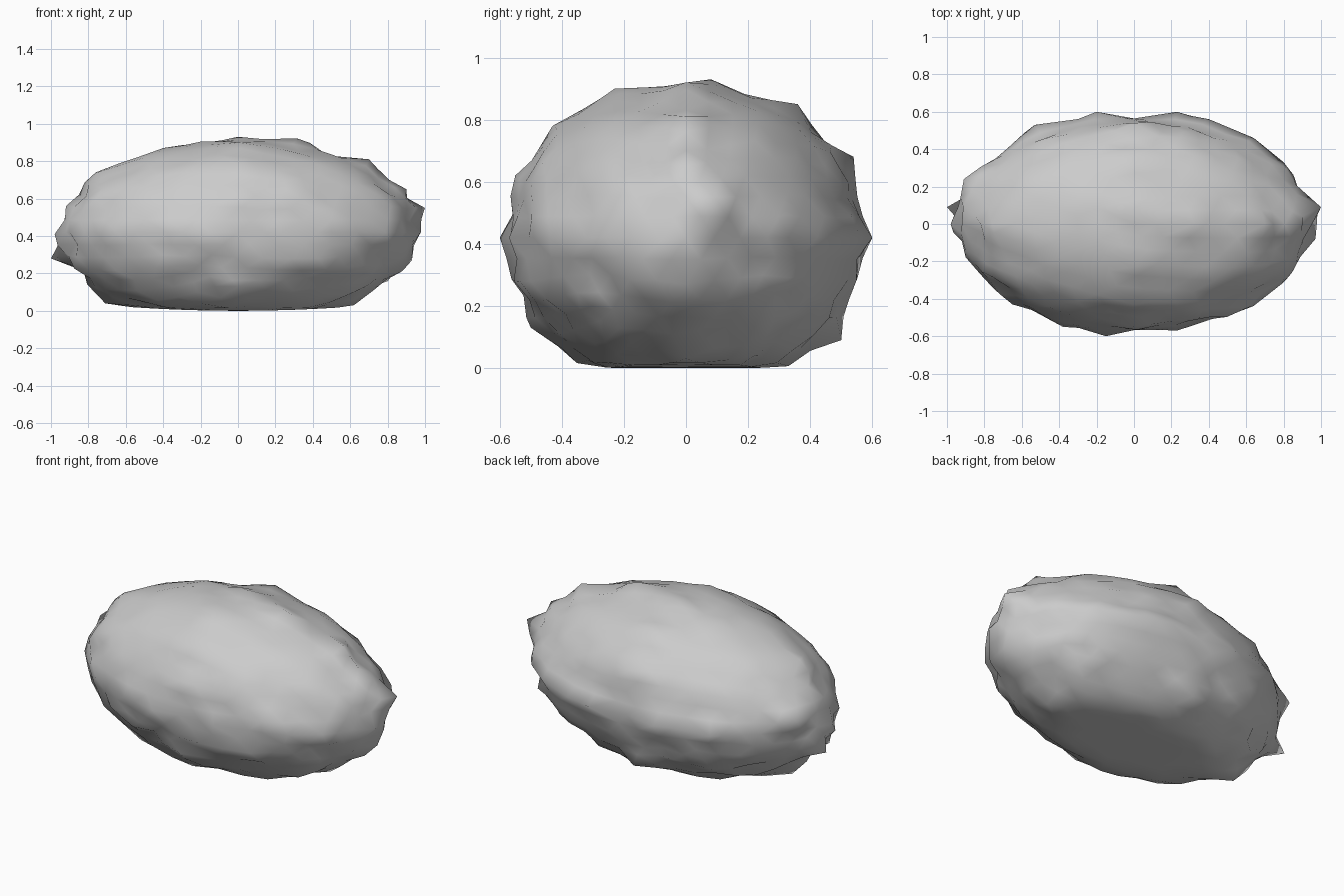
import bpy
import bmesh
from math import exp
from mathutils import Vector, noise

cube = bpy.data.objects.get("Cube")
if cube:
    bpy.data.objects.remove(cube, do_unlink=True)

# Plain grey stone
stone = bpy.data.materials.new("grey stone")
stone.use_nodes = True
colour = (0.6, 0.6, 0.6, 1)
stone.diffuse_color = colour
stone.node_tree.nodes["Principled BSDF"].inputs["Base Color"].default_value = colour

CENTRE = Vector((0, 0, 0.42))
RADII = Vector((0.935, 0.57, 0.492))

# Outermost corners of the stone
ENDS = [
    (-1, 0.09, 0.28), (1, 0.09, 0.55), (-0.98, 0, 0.41), (0.97, -0.08, 0.41),
    (-0.91, 0.24, 0.5), (-0.92, 0, 0.56), (0.9, 0, 0.65), (0.93, 0, 0.27),
]
PLAN = [
    (-0.74, 0.35), (-0.53, 0.53), (-0.2, 0.6), (0.23, 0.6), (0.4, 0.56), (0.64, 0.46),
    (0.8, 0.33), (-0.82, -0.27), (-0.65, -0.43), (-0.38, -0.55), (-0.15, -0.6),
    (0.23, -0.57), (0.5, -0.49), (0.64, -0.44), (0.79, -0.32),
]
CROSS = [
    (-0.55, 0.62), (-0.43, 0.78), (-0.23, 0.9), (0.08, 0.93), (0.36, 0.85),
    (0.54, 0.68), (0.5, 0.09), (-0.5, 0.13),
]
LENGTH = [(-0.76, 0.74), (-0.4, 0.87), (0.32, 0.92), (0.7, 0.81), (-0.71, 0.04), (0.62, 0.03)]
corners = ENDS + [(x, y, 0.42) for x, y in PLAN]
corners += [(0, y, z) for y, z in CROSS] + [(x, 0, z) for x, z in LENGTH]

targets = []
for corner in corners:
    unit = Vector((c - m) / r for c, m, r in zip(corner, CENTRE, RADII))
    targets.append((unit.normalized(), unit.length))


def roughness(d):
    """Slanting ridges with finer chips over them."""
    grain = Vector((d.x * 2 + d.z, d.y * 3 - d.x, d.z * 3.5 - d.x))
    ridges = 0.2 - abs(noise.noise(grain * 1.5))
    chips = noise.noise(grain * 2.6) + 0.6 * noise.noise(d * 9)
    # The crown is worn smoother than the flanks and ends
    return (0.07 * ridges + 0.05 * chips) * (1 - 0.5 * max(d.z, 0))


def surface(d):
    """Rough ellipsoid drawn out to each corner."""
    weights = [exp(-((d - unit).length / 0.12) ** 2) for unit, size in targets]
    rest = 1 - max(weights)
    drawn = sum(w * size for w, (unit, size) in zip(weights, targets))
    size = (drawn + rest * (1 + roughness(d))) / (sum(weights) + rest)
    p = CENTRE + Vector(a * r * size for a, r in zip(d, RADII))
    # Gently bowed, flattened underside
    p.z = max(p.z, 0.06 * p.x ** 2)
    return p


bm = bmesh.new()
bmesh.ops.create_icosphere(bm, subdivisions=4, radius=1)

# Place a mesh point exactly on each corner
for unit, size in targets:
    min(bm.verts, key=lambda v: (v.co - unit).length).co = unit

for v in bm.verts:
    v.co = surface(v.co.normalized())

for f in bm.faces:
    f.smooth = True
mesh = bpy.data.meshes.new("boulder")
bm.to_mesh(mesh)
bm.free()
mesh.materials.append(stone)
boulder = bpy.data.objects.new("boulder", mesh)
bpy.context.collection.objects.link(boulder)
